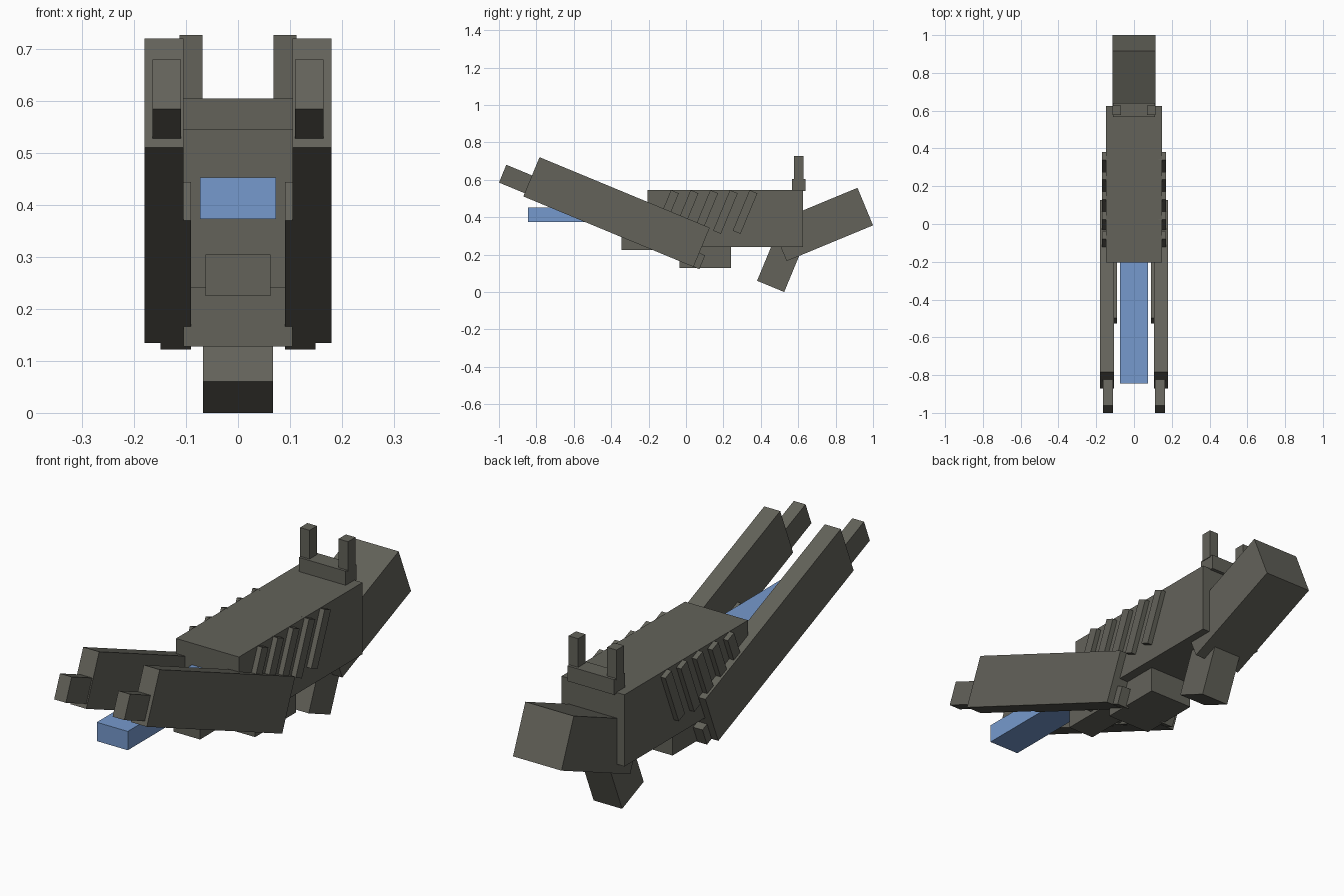
import bpy
import bmesh
from math import radians
from mathutils import Matrix

cube = bpy.data.objects.get("Cube")
if cube:
    bpy.data.objects.remove(cube, do_unlink=True)


def material(name, rgb):
    mat = bpy.data.materials.new(name)
    mat.use_nodes = True
    color = (*rgb, 1.0)
    mat.diffuse_color = color
    mat.node_tree.nodes["Principled BSDF"].inputs["Base Color"].default_value = color
    return mat


GREY = material("olive grey metal", (0.125, 0.123, 0.102))
BLUE = material("energy blue", (0.18, 0.32, 0.61))
TILT = 22.5


def box(name, x, corner, length, height, tilt=0.0, mat=GREY):
    """Box spanning x, with its lower front edge at corner (y, z), pitched by tilt."""
    bm = bmesh.new()
    bmesh.ops.create_cube(bm, size=1.0)
    bmesh.ops.translate(bm, verts=bm.verts, vec=(0, 0.5, 0.5))
    bmesh.ops.scale(bm, verts=bm.verts, vec=(x[1] - x[0], length, height))
    place = Matrix.Translation(((x[0] + x[1]) / 2, *corner))
    bm.transform(place @ Matrix.Rotation(radians(tilt), 4, "X"))
    mesh = bpy.data.meshes.new(name)
    bm.to_mesh(mesh)
    bm.free()
    mesh.materials.append(mat)
    obj = bpy.data.objects.new(name, mesh)
    bpy.context.collection.objects.link(obj)
    return obj


def centred(name, half, *args, **kw):
    return box(name, (-half, half), *args, **kw)


def pair(name, x, *args, **kw):
    obj = box(name, x, *args, **kw)
    obj.modifiers.new("mirror", "MIRROR").use_axis[0] = True
    return obj


# Central parts
centred("body", 0.148, (-0.205, 0.24), 0.83, 0.305)
centred("barrel", 0.073, (-0.845, 0.373), 0.68, 0.08, mat=BLUE)
centred("front_block", 0.063, (-0.345, 0.225), 0.33, 0.08)
centred("magazine", 0.105, (-0.035, 0.128), 0.275, 0.13)
centred("stock", 0.114, (0.538, 0.165), 0.5, 0.217, tilt=TILT)
centred("grip", 0.067, (0.38, 0.06), 0.157, 0.25, tilt=-TILT)

# Rear sight: base plate with two posts
centred("sight_base", 0.11, (0.567, 0.54), 0.073, 0.065)
pair("sight_posts", (0.068, 0.113), (0.578, 0.6), 0.05, 0.127)

# Side blades with inner rails and front prongs
pair("blades", (0.105, 0.18), (-0.87, 0.511), 0.985, 0.227, tilt=-TILT)
pair("inner_rails", (0.09, 0.149), (-0.527, 0.37), 0.648, 0.08, tilt=-TILT)
pair("prongs", (0.11, 0.165), (-1.0, 0.585), 0.3, 0.103, tilt=-TILT)

# Slanted ribs along both sides of the body
for i in range(5):
    pair(f"rib_{i + 1}", (0.13, 0.17), (0.25 - 0.105 * i, 0.328), 0.045, 0.235, tilt=-TILT)
